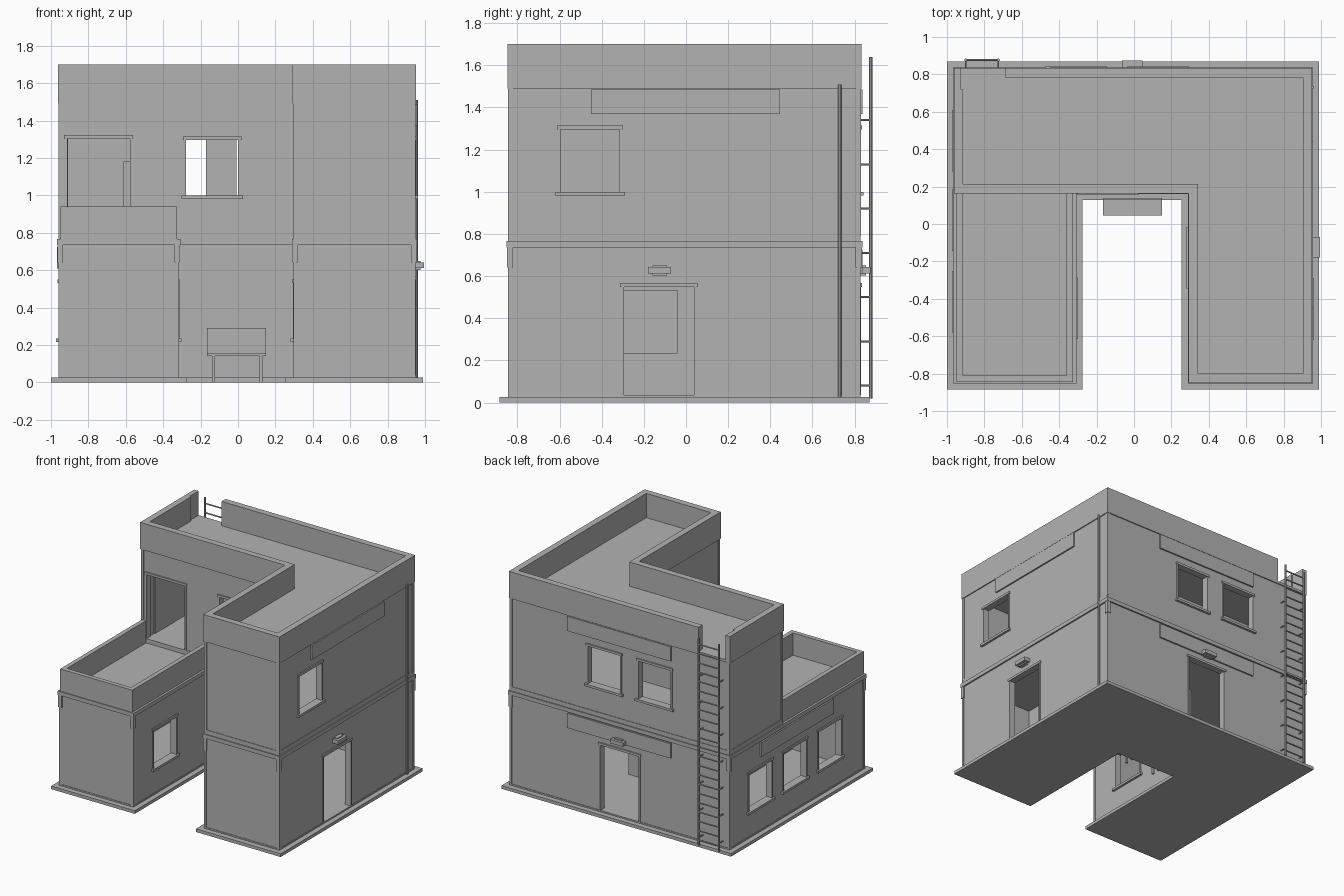
import bpy, bmesh, math
from mathutils import Vector

old = bpy.data.objects.get("Cube")
if old:
    bpy.data.objects.remove(old, do_unlink=True)

GREY = (0.45, 0.45, 0.45, 1)
grey = bpy.data.materials.new("plain grey")
grey.use_nodes = True
grey.diffuse_color = GREY
grey.node_tree.nodes["Principled BSDF"].inputs["Base Color"].default_value = GREY


def prisms(name, parts):
    """One object made of vertical prisms: (footprint, bottom, top)."""
    bm = bmesh.new()
    for outline, z0, z1 in parts:
        face = bm.faces.new([bm.verts.new((x, y, z0)) for x, y in outline])
        made = bmesh.ops.extrude_face_region(bm, geom=[face])["geom"]
        for v in made:
            if isinstance(v, bmesh.types.BMVert):
                v.co.z = z1
    bmesh.ops.recalc_face_normals(bm, faces=bm.faces)
    mesh = bpy.data.meshes.new(name)
    bm.to_mesh(mesh)
    bm.free()
    mesh.materials.append(grey)
    ob = bpy.data.objects.new(name, mesh)
    bpy.context.collection.objects.link(ob)
    return ob


def rect(x0, x1, y0, y1):
    return [(x0, y0), (x1, y0), (x1, y1), (x0, y1)]


def cut(ob, outline, z0, z1):
    """Subtract a prism and throw the cutter away."""
    cutter = prisms("cutter", [(outline, z0, z1)])
    cutter.hide_render = True
    mod = ob.modifiers.new("cut", "BOOLEAN")
    mod.operation, mod.solver, mod.object = "DIFFERENCE", "EXACT", cutter
    bpy.context.view_layer.objects.active = ob
    bpy.ops.object.modifier_apply(modifier=mod.name)
    bpy.data.objects.remove(cutter, do_unlink=True)


def rod(name, a, b, r, sides=8):
    a, b = Vector(a), Vector(b)
    bpy.ops.mesh.primitive_cylinder_add(vertices=sides, radius=r, depth=(b - a).length,
                                        location=(a + b) / 2)
    ob = bpy.context.object
    ob.name = name
    ob.rotation_euler = (b - a).to_track_quat("Z", "Y").to_euler()
    ob.data.materials.append(grey)
    bpy.ops.object.shade_smooth_by_angle()


# Footprints, grown outwards by o
X0, X1, Y0, Y1 = -0.955, 0.945, -0.84, 0.825
NL, NR, NB = -0.32, 0.30, 0.172


def u_shape(o):
    return [(X0 - o, Y0 - o), (NL + o, Y0 - o), (NL + o, NB - o), (NR - o, NB - o),
            (NR - o, Y0 - o), (X1 + o, Y0 - o), (X1 + o, Y1 + o), (X0 - o, Y1 + o)]


def l_shape(o):
    return [(X0 - o, NB - o), (NR - o, NB - o), (NR - o, Y0 - o),
            (X1 + o, Y0 - o), (X1 + o, Y1 + o), (X0 - o, Y1 + o)]


# Main masses
prisms("base_slab", [(u_shape(0.045), 0, 0.025)])
prisms("base_plinth", [(u_shape(0.004), 0.02, 0.036)])
ground = prisms("ground_walls", [(u_shape(0), 0.02, 0.75)])
cut(ground, u_shape(-0.045), 0.01, 0.8)
prisms("floor_cornice", [(u_shape(0.012), 0.735, 0.766)])
upper = prisms("upper_walls", [(l_shape(0), 0.76, 1.51)])
cut(upper, l_shape(-0.045), 0.7, 1.49)
prisms("upper_floor_band", [(l_shape(0.004), 0.766, 0.8)])

# Roof and terrace parapets, with a gap where the ladder arrives
parapet = prisms("roof_parapet", [(l_shape(0.008), 1.49, 1.7)])
cut(parapet, l_shape(-0.042), 1.4, 1.8)
cut(parapet, rect(-0.925, -0.69, 0.72, 0.9), 1.51, 1.8)
terrace = prisms("terrace_parapet", [(rect(X0 + 0.005, NL - 0.005, Y0 - 0.005, NB + 0.01), 0.76, 0.94)])
cut(terrace, rect(X0 + 0.04, NL - 0.04, Y0 + 0.03, NB + 0.1), 0.7, 1)


def on_wall(normal, face, a0, a1, d0, d1):
    """Footprint on a wall: a runs along it, d is the distance outwards."""
    axis, sign = normal[1], (1 if normal[0] == "+" else -1)
    lo, hi = sorted((face + sign * d0, face + sign * d1))
    return rect(lo, hi, a0, a1) if axis == "x" else rect(a0, a1, lo, hi)


def opening(name, wall, normal, face, centre, z0, z1, width, sill):
    a, b = centre - width / 2, centre + width / 2
    cut(wall, on_wall(normal, face, a, b, -0.1, 0.03), z0, z1)

    def bar(p, q, d):
        return on_wall(normal, face, p, q, -0.046, d)
    w = 0.012
    parts = [(bar(a - w / 2, a + w / 2, 0.006), z0, z1),
             (bar(b - w / 2, b + w / 2, 0.006), z0, z1),
             (bar(a - w, b + w, 0.01), z1 - w / 2, z1 + w)]
    if sill:
        parts.append((bar(a - 0.02, b + 0.02, 0.018), z0 - 0.015, z0 + 0.003))
    prisms(name, parts)


# Windows: wall, outward direction, wall plane, centre, bottom
LOW, HIGH = 0.232, 0.997
windows = [("left_wing_inner", ground, "+x", NL, -0.45, LOW),
           ("right_wing_inner", ground, "-x", NR, -0.18, LOW),
           ("upper_front", upper, "-y", NB, -0.138, HIGH),
           ("upper_side", upper, "+x", X1, -0.455, HIGH),
           ("upper_back_a", upper, "+y", Y1, 0.13, HIGH),
           ("upper_back_b", upper, "+y", Y1, -0.31, HIGH)]
windows += [(f"side_{i}", ground, "-x", X0, c, LOW) for i, c in enumerate((0.445, 0.02, -0.415))]
for name, wall, n, face, c, z in windows:
    opening(name + "_window_frame", wall, n, face, c, z, z + 0.305, 0.29, True)

# Doors
for name, wall, n, face, c, z0, z1 in (("side", ground, "+x", X1, -0.128, 0.036, 0.555),
                                       ("back", ground, "+y", Y1, -0.005, 0.036, 0.555),
                                       ("terrace", upper, "-y", NB, -0.745, 0.77, 1.31)):
    opening(name + "_door_frame", wall, n, face, c, z0, z1, 0.345, False)
prisms("terrace_door_post", [(rect(-0.615, -0.57, 0.22, 0.26), 0.76, 1.18)])

# Flat sign boards
for name, n, face, z in (("side_low", "-x", X0, 0.61), ("side_high", "+x", X1, 1.37),
                         ("back_low", "+y", Y1, 0.61), ("back_high", "+y", Y1, 1.37)):
    prisms(name + "_board", [(on_wall(n, face, -0.45, 0.445, -0.01, 0.012), z, z + 0.115)])

# Lamps above the ground doors
for name, n, face, c in (("side", "+x", X1, -0.125), ("back", "+y", Y1, -0.01)):
    prisms(name + "_door_lamp", [
        (on_wall(n, face, c - 0.055, c + 0.055, 0, 0.05), 0.612, 0.642),
        (on_wall(n, face, c - 0.035, c + 0.035, 0, 0.03), 0.602, 0.65)])


# Corner strips, with blocks under the cornice
def corner(x, y, sx, sy, r, o):
    return rect(*sorted((x + sx * o, x - sx * r)), *sorted((y + sy * o, y - sy * r)))


shared = [(NR, Y0, -1, -1), (X1, Y0, 1, -1), (X1, Y1, 1, 1), (X0, Y1, -1, 1)]
low_corners = shared + [(X0, Y0, -1, -1), (NL, Y0, 1, -1)]
high_corners = shared + [(X0, NB, -1, -1)]
prisms("ground_corner_strips", [(corner(*c, 0.014, 0.004), 0.02, 0.65) for c in low_corners])
prisms("ground_corner_blocks", [(corner(*c, 0.02, 0.009), 0.64, 0.74) for c in low_corners])
prisms("upper_corner_strips", [(corner(*c, 0.018, 0.005), 0.79, 1.495) for c in high_corners])

# Drain pipe on the side wall
rod("drain_pipe", (X1 + 0.009, 0.73, 0.025), (X1 + 0.009, 0.73, 1.51), 0.009)

# Back ladder
LY = 0.877
for x in (-0.9, -0.725):
    rod("ladder_rail", (x, LY, 0.02), (x, LY, 1.64), 0.008)
    for i in range(7):
        z = 0.08 + i * 0.21
        rod("ladder_bracket", (x, Y1 - 0.01, z), (x, LY, z), 0.005, 6)
for i in range(22):
    z = 0.06 + i * 0.073
    rod("ladder_rung", (-0.9, LY, z), (-0.725, LY, z), 0.006, 6)

# Courtyard bench
legs = [(rect(x - 0.008, x + 0.008, y - 0.008, y + 0.008), 0, 0.145)
        for x in (-0.132, 0.122) for y in (0.06, 0.125)]
prisms("bench", legs + [(rect(-0.165, 0.15, 0.045, 0.14), 0.14, 0.157),
                        (rect(-0.165, 0.15, 0.128, 0.14), 0.15, 0.29)])
